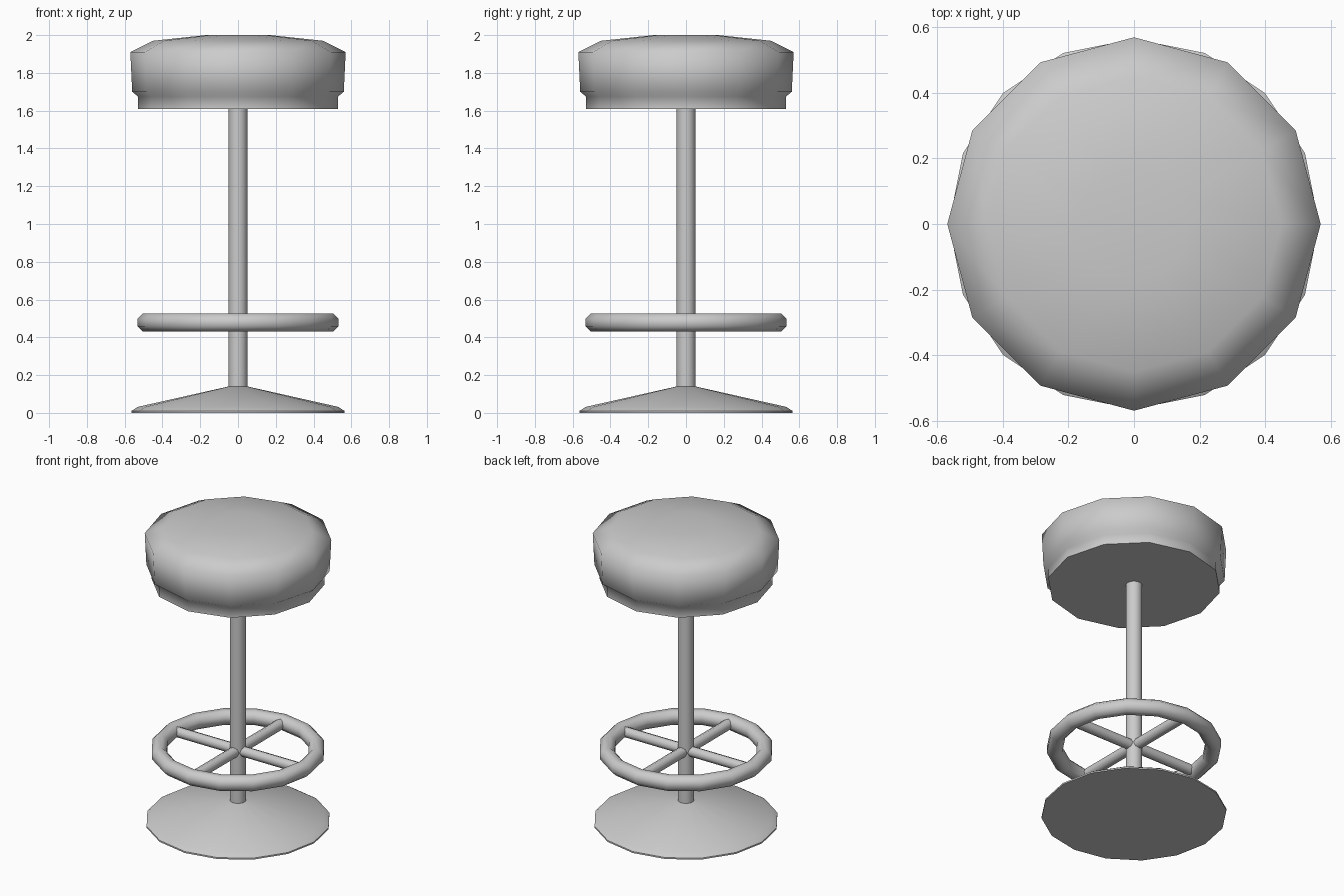
import bpy, bmesh, math

if "Cube" in bpy.data.objects:
    bpy.data.objects.remove(bpy.data.objects["Cube"])

def smooth(obj, angle):
    bpy.ops.object.select_all(action='DESELECT')
    bpy.context.view_layer.objects.active = obj
    obj.select_set(True)
    bpy.ops.object.shade_smooth_by_angle(angle=math.radians(angle))

def lathe(name, profile, sides, angle=50):
    """Revolve (radius, z) points around z and cap both ends."""
    bm = bmesh.new()
    rings = []
    for r, z in profile:
        rings.append([bm.verts.new((r * math.cos(2 * math.pi * i / sides),
                                    r * math.sin(2 * math.pi * i / sides), z))
                      for i in range(sides)])
    for a, b in zip(rings, rings[1:]):
        for i in range(sides):
            j = (i + 1) % sides
            bm.faces.new((a[i], a[j], b[j], b[i]))
    bm.faces.new(rings[0][::-1])
    bm.faces.new(rings[-1])
    mesh = bpy.data.meshes.new(name)
    bm.to_mesh(mesh)
    bm.free()
    obj = bpy.data.objects.new(name, mesh)
    bpy.context.collection.objects.link(obj)
    smooth(obj, angle)
    return obj

# Flared floor plate
lathe("base", [(0.565, 0), (0.565, 0.01), (0.53, 0.032), (0.05, 0.14)], 16, 40)

# Central pole
lathe("pole", [(0.05, 0.02), (0.05, 1.63)], 16)

# Padded seat with a recessed lower band
lathe("seat", [(0.53, 1.61), (0.53, 1.675), (0.56, 1.70), (0.57, 1.91),
               (0.45, 1.97), (0.17, 2.0)], 12, 70)

# Foot ring with an octagonal section
R, t = 0.486, 0.051
section = [(R + t * math.cos(math.radians(22.5 + 45 * k)),
            0.478 + t * math.sin(math.radians(22.5 + 45 * k))) for k in range(8)]
bm = bmesh.new()
sides = 16
rings = [[bm.verts.new((r * math.cos(2 * math.pi * i / sides),
                        r * math.sin(2 * math.pi * i / sides), z)) for r, z in section]
         for i in range(sides)]
for i in range(sides):
    a, b = rings[i], rings[(i + 1) % sides]
    for k in range(8):
        m = (k + 1) % 8
        bm.faces.new((a[k], b[k], b[m], a[m]))
bmesh.ops.recalc_face_normals(bm, faces=bm.faces)
mesh = bpy.data.meshes.new("foot_ring")
bm.to_mesh(mesh)
bm.free()
ring = bpy.data.objects.new("foot_ring", mesh)
bpy.context.collection.objects.link(ring)
smooth(ring, 60)

# Four spokes from the pole to the ring
for i in range(4):
    a = i * math.pi / 2
    bpy.ops.mesh.primitive_cylinder_add(
        vertices=8, radius=0.034, depth=0.44,
        location=(0.25 * math.cos(a), 0.25 * math.sin(a), 0.478),
        rotation=(0, math.pi / 2, a))
    spoke = bpy.context.object
    spoke.name = f"spoke_{i + 1}"
    smooth(spoke, 60)
